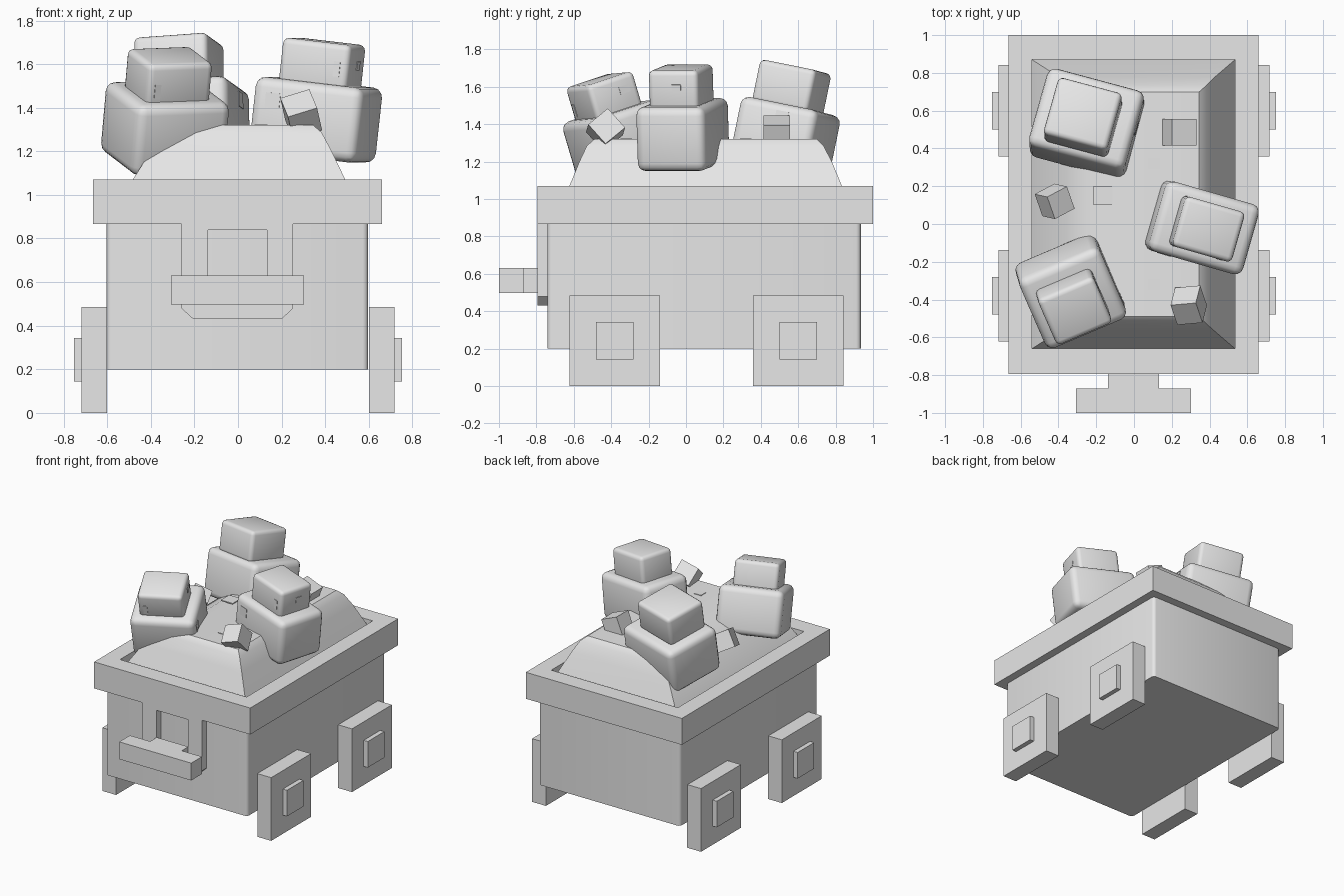
import bpy, bmesh, math
from mathutils import Matrix, Vector, Euler

if "Cube" in bpy.data.objects:
    bpy.data.objects.remove(bpy.data.objects["Cube"])

grey = bpy.data.materials.new("plain_grey")
grey.diffuse_color = (0.8, 0.8, 0.8, 1)
grey.use_nodes = True
grey.node_tree.nodes["Principled BSDF"].inputs["Base Color"].default_value = grey.diffuse_color


def finish(name, bm, matrix=None, smooth=False):
    bmesh.ops.recalc_face_normals(bm, faces=bm.faces)
    me = bpy.data.meshes.new(name)
    bm.to_mesh(me)
    bm.free()
    me.materials.append(grey)
    ob = bpy.data.objects.new(name, me)
    bpy.context.collection.objects.link(ob)
    if matrix is not None:
        ob.matrix_world = matrix
    if smooth:
        bpy.ops.object.select_all(action='DESELECT')
        bpy.context.view_layer.objects.active = ob
        ob.select_set(True)
        bpy.ops.object.shade_smooth_by_angle(angle=math.radians(35))
    return ob


def box_mesh(size):
    bm = bmesh.new()
    bmesh.ops.create_cube(bm, size=1)
    bmesh.ops.scale(bm, vec=size, verts=bm.verts)
    return bm


def box(name, x, y, z):
    """Box from its (min, max) ranges."""
    bm = box_mesh((x[1] - x[0], y[1] - y[0], z[1] - z[0]))
    bmesh.ops.translate(bm, verts=bm.verts, vec=[sum(r) / 2 for r in (x, y, z)])
    return finish(name, bm)


def placed(loc, rot):
    return Matrix.LocRotScale(Vector(loc), Euler([math.radians(a) for a in rot]), None)


def rounded(name, loc, rot, size, r):
    bm = box_mesh(size)
    bmesh.ops.bevel(bm, geom=bm.edges[:], offset=r, segments=3, profile=0.5, affect='EDGES')
    return finish(name, bm, placed(loc, rot), True)


def ring(name, outer, inner, to_3d, depth):
    """Flat frame with a hole (matching point counts), extruded along depth."""
    bm = bmesh.new()
    o = [bm.verts.new(to_3d(p)) for p in outer]
    i = [bm.verts.new(to_3d(p)) for p in inner]
    n = len(o)
    faces = [bm.faces.new((o[k], o[(k + 1) % n], i[(k + 1) % n], i[k])) for k in range(n)]
    ext = bmesh.ops.extrude_face_region(bm, geom=faces, use_keep_orig=True)
    bmesh.ops.translate(bm, vec=depth, verts=[g for g in ext['geom'] if isinstance(g, bmesh.types.BMVert)])
    return finish(name, bm)


def rect(x0, x1, y0, y1):
    return [(x0, y0), (x1, y0), (x1, y1), (x0, y1)]


# Cart body with softened upright edges
bm = box_mesh((1.2, 1.675, 0.77))
bmesh.ops.translate(bm, verts=bm.verts, vec=(-0.003, 0.097, 0.585))
upright = [e for e in bm.edges if abs(e.verts[0].co.z - e.verts[1].co.z) > 0.1]
bmesh.ops.bevel(bm, geom=upright, offset=0.025, segments=3, profile=0.5, affect='EDGES')
finish("cart_body", bm, smooth=True)

# Rim
ring("cart_rim", rect(-0.665, 0.66, -0.795, 1.0), rect(-0.54, 0.535, -0.66, 0.87),
     lambda p: (p[0], p[1], 0.867), (0, 0, 0.203))

# Ore heap: stacked rectangular loops, shallower on the left
levels = [(0.98, -0.54, 0.535, -0.66, 0.87), (1.20, -0.40, 0.43, -0.57, 0.78),
          (1.285, -0.25, 0.385, -0.53, 0.735), (1.32, -0.10, 0.345, -0.49, 0.70)]
bm = bmesh.new()
loops = [[bm.verts.new((x, y, l[0])) for x, y in rect(*l[1:])] for l in levels]
for a, b in zip(loops, loops[1:]):
    for k in range(4):
        bm.faces.new((a[k], a[(k + 1) % 4], b[(k + 1) % 4], b[k]))
bm.faces.new(loops[0])
bm.faces.new(loops[-1])
finish("ore_heap", bm, smooth=True)

# Front coupling: plate with an opening, stem and cross bar
ring("coupling_plate",
     [(-0.26, 0.87), (-0.26, 0.48), (-0.205, 0.43), (0.2, 0.43), (0.253, 0.48), (0.253, 0.87)],
     [(-0.137, 0.84), (-0.137, 0.60), (-0.1, 0.60), (0.1, 0.60), (0.132, 0.60), (0.132, 0.84)],
     lambda p: (p[0], -0.795, p[1]), (0, 0.06, 0))
box("coupling_stem", (-0.137, 0.132), (-0.88, -0.79), (0.497, 0.63))
box("coupling_bar", (-0.308, 0.303), (-1.0, -0.87), (0.497, 0.63))

# Square wheels with hubs
for side, s in (("left", -1), ("right", 1)):
    for end, y in (("front", -0.38), ("back", 0.60)):
        box(f"{end}_{side}_wheel", sorted((s * 0.6, s * 0.717)), (y - 0.242, y + 0.242), (0, 0.485))
        box(f"{end}_{side}_hub", sorted((s * 0.70, s * 0.752)), (y - 0.1, y + 0.1), (0.143, 0.343))

# Large boulders, each with a smaller one on top
stones = {
    "back": ((-0.25, 0.53, 1.325), (0.53, 0.44, 0.35), (-0.27, 0.565, 1.595), (0.35, 0.32, 0.23), (-11, -4, -15)),
    "right": ((0.357, -0.017, 1.345), (0.52, 0.385, 0.345), (0.385, -0.025, 1.59), (0.33, 0.275, 0.23), (0, 6.5, -16)),
    "front": ((-0.335, -0.355, 1.31), (0.465, 0.43, 0.34), (-0.32, -0.435, 1.535), (0.32, 0.28, 0.22), (17, -2, 23)),
}
made = {}
for n, (p, s, tp, ts, rot) in stones.items():
    made[n, 0] = (rounded(f"{n}_boulder", p, rot, s, 0.045), s)
    made[n, 1] = (rounded(f"{n}_top_stone", tp, rot, ts, 0.028), ts)

# Thin ore specks: stone, tier, facing axis (0 = right, 1 = front), across, up, width, height
specks = [("back", 0, 0, 0.03, 0.10, 0.07, 0.07), ("right", 1, 0, 0.02, 0.02, 0.05, 0.04),
          ("right", 0, 1, -0.16, 0.07, 0.07, 0.07), ("right", 1, 1, 0.11, 0.0, 0.03, 0.07),
          ("front", 1, 0, 0.06, 0.03, 0.06, 0.04), ("front", 0, 0, -0.13, 0.08, 0.06, 0.06),
          ("front", 1, 1, -0.11, -0.02, 0.03, 0.07)]
for n, tier, axis, u, v, w, h in specks:
    ob, s = made[n, tier]
    size, at = ((0.006, w, h), (s[0] / 2, u, v)) if axis == 0 else ((w, 0.006, h), (u, -s[1] / 2, v))
    finish("stone_speck", box_mesh(size), placed(*(ob.location, [math.degrees(a) for a in ob.rotation_euler]))
           @ Matrix.Translation(at))
for x, y, d in ((0.105, 0.32, 0.06), (-0.165, 0.15, 0.1), (0.105, -0.32, 0.06)):
    finish("heap_speck", box_mesh((d, d, 0.008)), placed((x, y, 1.32), (0, 0, 0)))

# Loose small chunks
for loc, rot, d in (((0.24, 0.485, 1.355), (0, 22, 0), 0.14),
                    ((0.29, -0.43, 1.37), (40, -17, 5), 0.14),
                    ((-0.42, 0.12, 1.27), (20, 25, 28), 0.13)):
    finish("loose_chunk", box_mesh((d, d, d)), placed(loc, rot))
